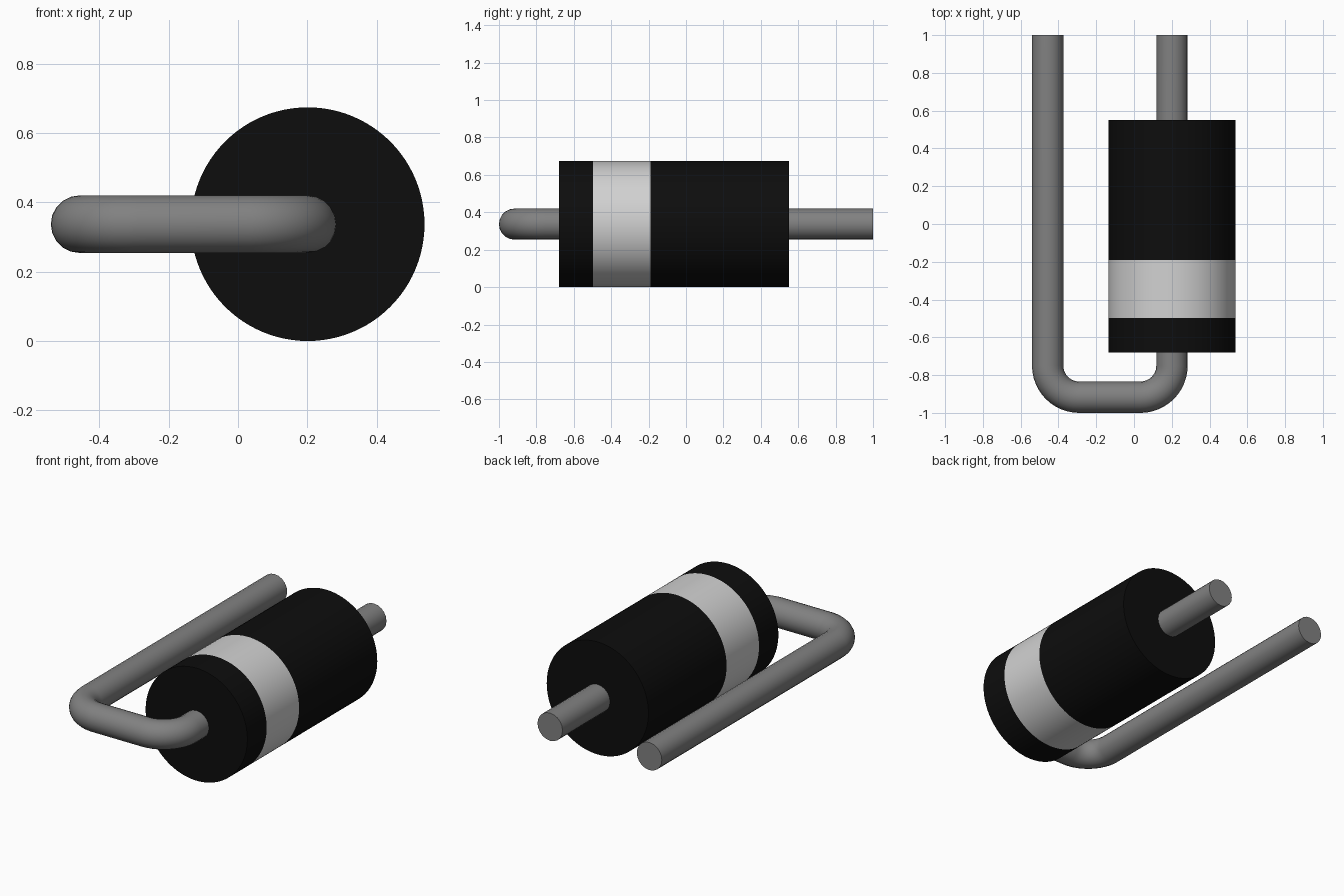
import bpy
import math
from mathutils import Vector

cube = bpy.data.objects.get("Cube")
if cube:
    bpy.data.objects.remove(cube, do_unlink=True)


def material(name, value):
    mat = bpy.data.materials.new(name)
    mat.use_nodes = True
    colour = (value, value, value, 1)
    mat.diffuse_color = colour
    mat.node_tree.nodes["Principled BSDF"].inputs["Base Color"].default_value = colour
    return mat


black = material("black_casing", 0.004)
silver = material("light_grey_band", 0.64)
metal = material("grey_wire", 0.22)

AXIS_X, AXIS_Z, BODY_R = 0.201, 0.337, 0.337
WIRE_R, RETURN_X = 0.083, -0.457
BACK_Y, FRONT_Y, BEND_R = 1.0, -0.917, 0.167


def smooth(obj):
    bpy.ops.object.select_all(action="DESELECT")
    obj.select_set(True)
    bpy.context.view_layer.objects.active = obj
    bpy.ops.object.shade_smooth_by_angle(angle=math.radians(35))


# Cylindrical casing: one closed profile of rings, with the band as its own faces
def casing(name, stations, sides=96):
    verts, faces, slots = [], [], []
    for y in stations:
        for i in range(sides):
            a = math.tau * i / sides
            verts.append((AXIS_X + BODY_R * math.cos(a), y, AXIS_Z + BODY_R * math.sin(a)))
    for ring in range(len(stations) - 1):
        for i in range(sides):
            j = (i + 1) % sides
            lo, hi = ring * sides, (ring + 1) * sides
            faces.append((lo + i, hi + i, hi + j, lo + j))
            slots.append(1 if ring == 1 else 0)
    faces.append(tuple(range(sides)))
    faces.append(tuple(reversed(range(len(verts) - sides, len(verts)))))
    slots += [0, 0]
    mesh = bpy.data.meshes.new(name)
    mesh.from_pydata(verts, [], faces)
    mesh.materials.append(black)
    mesh.materials.append(silver)
    for poly, slot in zip(mesh.polygons, slots):
        poly.material_index = slot
    obj = bpy.data.objects.new(name, mesh)
    bpy.context.collection.objects.link(obj)
    smooth(obj)


casing("diode_casing", [-0.68, -0.497, -0.19, 0.55])


# Wire lead: round section swept along a path with filleted corners
def bend(centre_x, start, steps=12):
    centre = Vector((centre_x, FRONT_Y + BEND_R, AXIS_Z))
    for i in range(steps + 1):
        a = start - math.pi / 2 * i / steps
        yield centre + BEND_R * Vector((math.cos(a), math.sin(a), 0))


path = [Vector((AXIS_X, BACK_Y, AXIS_Z))]
path += bend(AXIS_X - BEND_R, 0)
path += bend(RETURN_X + BEND_R, -math.pi / 2)
path.append(Vector((RETURN_X, BACK_Y, AXIS_Z)))

curve = bpy.data.curves.new("wire_path", "CURVE")
curve.dimensions = "3D"
curve.bevel_depth = WIRE_R
curve.bevel_resolution = 8
curve.use_fill_caps = True
spline = curve.splines.new("POLY")
spline.points.add(len(path) - 1)
for point, co in zip(spline.points, path):
    point.co = (*co, 1)
curve.materials.append(metal)
wire = bpy.data.objects.new("wire_lead", curve)
bpy.context.collection.objects.link(wire)
bpy.ops.object.select_all(action="DESELECT")
wire.select_set(True)
bpy.context.view_layer.objects.active = wire
bpy.ops.object.convert(target="MESH")
smooth(bpy.context.view_layer.objects.active)
